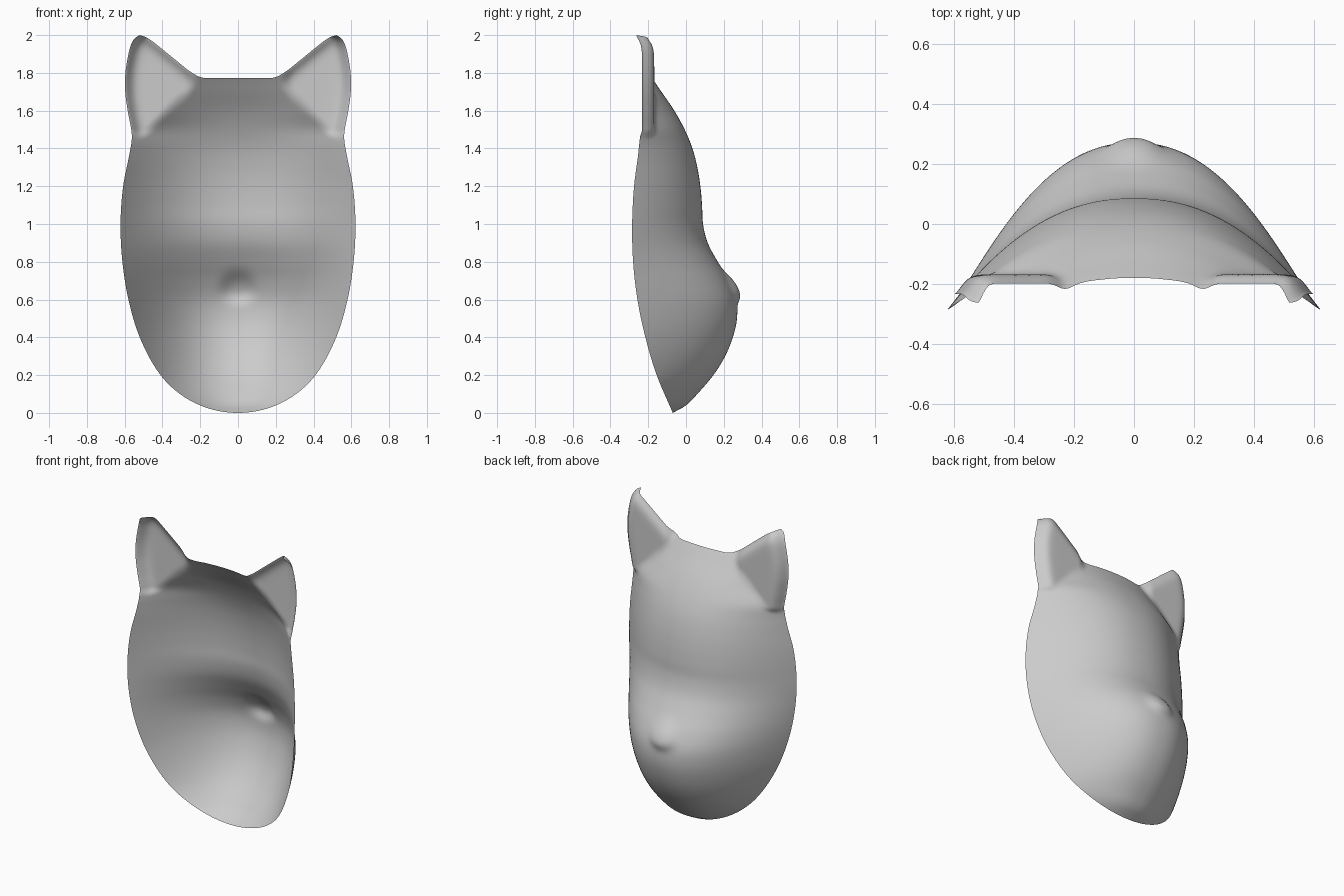
import bpy, bmesh, math

if "Cube" in bpy.data.objects:
    bpy.data.objects.remove(bpy.data.objects["Cube"])


def curve(pts):
    """Smooth interpolation (Hermite) through (key, value) points."""
    n = len(pts)
    def slope(i):
        a, b = pts[max(i - 1, 0)], pts[min(i + 1, n - 1)]
        return (b[1] - a[1]) / (b[0] - a[0])
    def f(k):
        k = min(max(k, pts[0][0]), pts[-1][0])
        i = 0
        while i < n - 2 and k > pts[i + 1][0]:
            i += 1
        (x0, y0), (x1, y1) = pts[i], pts[i + 1]
        h = x1 - x0
        t = (k - x0) / h
        return (y0 * (2*t**3 - 3*t*t + 1) + slope(i) * h * (t**3 - 2*t*t + t)
                + y1 * (3*t*t - 2*t**3) + slope(i + 1) * h * (t**3 - t*t))
    return f


def smooth(a, b, k):
    t = min(max((k - a) / (b - a), 0), 1)
    return t * t * (3 - 2 * t)


# Outline half width (keyed by sqrt of height), including the outer ear edge
half = curve([(math.sqrt(z), w) for z, w in [
    (0, 0), (.025, .16), (.1, .307), (.2, .41), (.4, .52), (.6, .58), (.8, .612), (1, .622),
    (1.2, .608), (1.38, .573), (1.47, .562), (1.6, .584), (1.7, .597), (1.8, .596),
    (1.9, .58), (1.96, .562), (1.985, .545), (2.0, .52)]])
# Top edge: brow, then inner ear edge up to the tip
top = curve([(0, 1.773), (.1, 1.773), (.19, 1.775), (.25, 1.805), (.32, 1.86),
             (.4, 1.925), (.46, 1.972), (.49, 1.99), (.52, 2.0)])
# Centre line depth, rim depth, width of the dome
centre = curve([(0, -.07), (.04, 0), (.1, .06), (.2, .145), (.3, .207), (.4, .248), (.5, .27),
                (.6, .266), (.7, .227), (.8, .168), (.9, .115), (1, .09), (1.1, .085),
                (1.2, .076), (1.3, .06), (1.4, .034), (1.5, -.007), (1.6, -.062),
                (1.7, -.13), (1.78, -.185), (2, -.35)])
rim = curve([(0, -.07), (.2, -.155), (.4, -.215), (.6, -.257), (.8, -.28), (1, -.285),
             (1.2, -.275), (1.4, -.25), (1.5, -.25), (1.6, -.32), (1.7, -.365), (1.78, -.4), (2, -.5)])


def depth(x, z):
    ax = abs(x)
    w = half(math.sqrt(z))
    dome_w = w if z < 1.47 else .562
    c = centre(z)
    dome = c - (c - rim(z)) * (ax / max(dome_w, 1e-5)) ** 2.2
    # nose bump
    r = math.hypot(x / .085, (z - .65) / (.085 if z > .65 else .06))
    dome += .03 * math.exp(-r ** 3)
    if z < 1.3:
        return dome
    # ear sheet with rolled rim, blended onto the dome
    side, upper = max(w - ax, 0), max(top(min(ax, .52)) - z, 0) * .75
    ear = -.168 - .065 * math.exp(-(side / .035) ** 1.5) - .03 * math.exp(-(upper / .03) ** 1.5)
    ear -= .2 * (max(0, 1.5 - z) / .1) ** 2 + .1 * (1 - smooth(.08, .3, ax))
    k = .025
    h = max(k - abs(dome - ear), 0) / k
    return max(dome, ear) + h * h * k / 4


# Mask sheet
NU, NLOW, NHIGH = 128, 90, 60
bm = bmesh.new()
rows = []
for j in range(NLOW + NHIGH + 1):
    row = []
    for i in range(NU + 1):
        u = 2 * i / NU - 1
        u = math.sin(u * math.pi / 2) * .5 + u * .5
        if j <= NLOW:
            s = j / NLOW
            z = 1.4 * s * s * (1.6 - .6 * s)
            x = u * half(math.sqrt(z))
        else:
            v = (j - NLOW) / NHIGH
            v = v * .4 + .6 * math.sin(v * math.pi / 2)
            x = u * half(math.sqrt(1.4 + .6 * v))
            z = 1.4 + v * (top(abs(u) * .52) - 1.4)
        row.append(bm.verts.new((x, depth(x, z), z)))
    rows.append(row)
for a, b in zip(rows, rows[1:]):
    for i in range(NU):
        bm.faces.new((a[i], b[i], b[i + 1], a[i + 1]))
bmesh.ops.remove_doubles(bm, verts=bm.verts, dist=1e-5)
for f in bm.faces:
    f.smooth = True
bm.normal_update()
me = bpy.data.meshes.new("animal_mask")
bm.to_mesh(me)
bm.free()
ob = bpy.data.objects.new("animal_mask", me)
bpy.context.collection.objects.link(ob)
